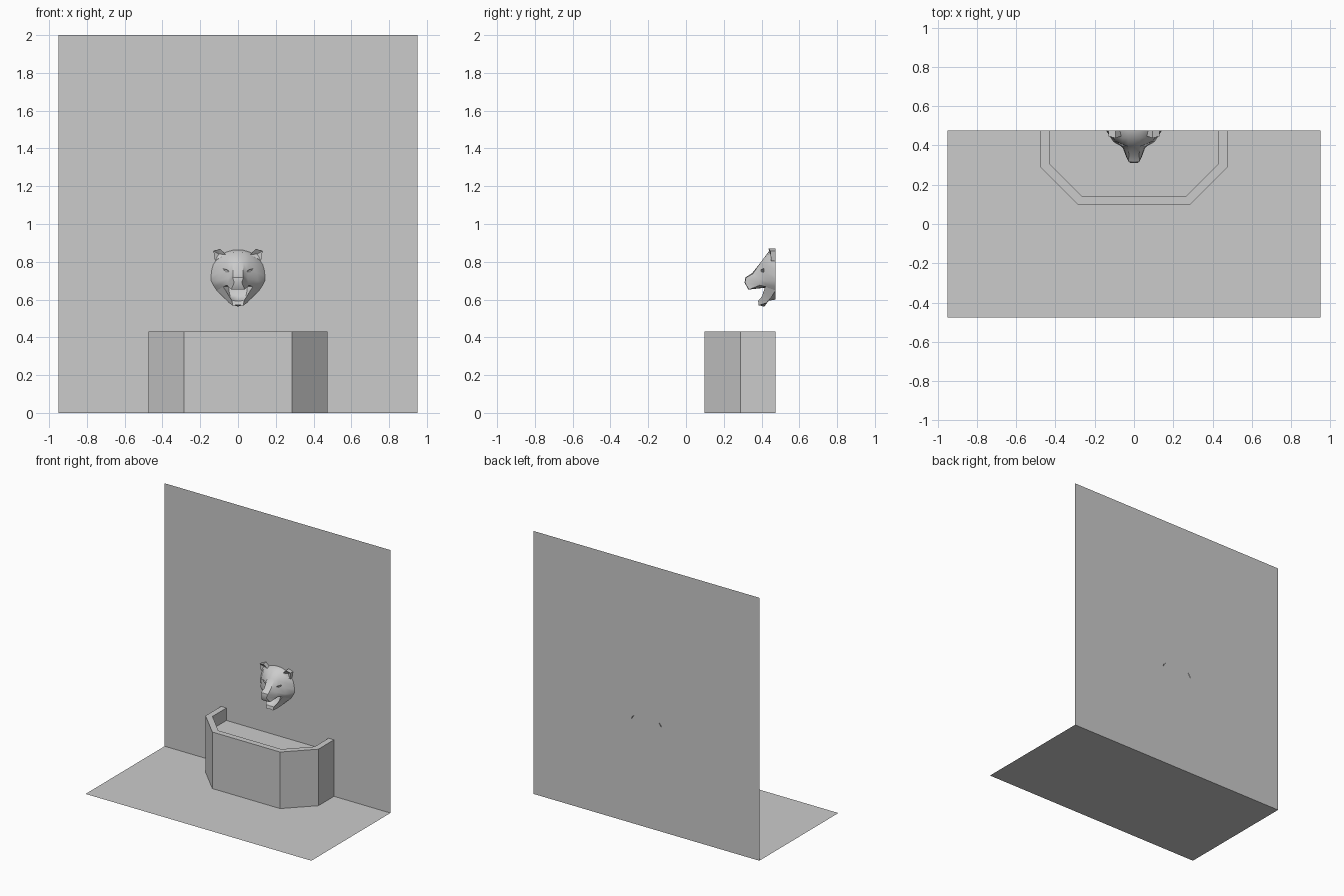
import bpy, bmesh, math

if "Cube" in bpy.data.objects:
    bpy.data.objects.remove(bpy.data.objects["Cube"])


def grid(name, rows, mirror=False, cap=False, dish=0.0, smooth=None):
    """Skin a sheet through rows of points; optionally cap the last row and mirror in x."""
    bm = bmesh.new()
    vs = [[bm.verts.new(p) for p in row] for row in rows]
    for a, b in zip(vs, vs[1:]):
        for j in range(len(a) - 1):
            bm.faces.new((a[j], b[j], b[j + 1], a[j + 1]))
    if cap:
        face = bm.faces.new(vs[-1][::-1])
        if dish:
            bm.normal_update()
            bmesh.ops.poke(bm, faces=[face], offset=-dish)
    me = bpy.data.meshes.new(name)
    bm.to_mesh(me)
    bm.free()
    ob = bpy.data.objects.new(name, me)
    bpy.context.collection.objects.link(ob)
    if smooth:
        bpy.ops.object.select_all(action='DESELECT')
        ob.select_set(True)
        bpy.context.view_layer.objects.active = ob
        bpy.ops.object.shade_smooth_by_angle(angle=math.radians(smooth))
    if mirror:
        m = ob.modifiers.new("mirror", 'MIRROR')
        m.use_clip = True
        m.merge_threshold = 0.0005
    return ob


W, B = 0.95, 0.475          # half width and back plane
RIM, WATER = 0.43, 0.335

# floor and wall
grid("floor", [[(-W, -B, 0), (-W, B, 0)], [(W, -B, 0), (W, B, 0)]])
grid("wall", [[(-W, B, 0), (-W, B, 2)], [(W, B, 0), (W, B, 2)]])

# basin: chamfered outline with a thick rim
outer = [(-0.475, B), (-0.475, 0.288), (-0.285, 0.098)]
inner = [(-0.43, B), (-0.43, 0.307), (-0.265, 0.142)]
outer += [(-x, y) for x, y in reversed(outer)]
inner += [(-x, y) for x, y in reversed(inner)]
grid("basin", [[(*o, 0), (*o, RIM), (*i, RIM), (*i, 0)] for o, i in zip(outer, inner)])

# water surface
me = bpy.data.meshes.new("water")
me.from_pydata([(*p, WATER) for p in inner], [], [range(len(inner))])
bpy.context.collection.objects.link(bpy.data.objects.new("water", me))

# bear spout: skull and muzzle, rows from crown to palate, centre to wall
skull = [
    [(0, B, .862), (.03, B, .861), (.065, B, .85), (.10, B, .83), (.12, B, .81)],
    [(0, .437, .853), (.03, .437, .85), (.06, .438, .84), (.095, .447, .815), (.131, B, .785)],
    [(0, .398, .80), (.03, .395, .797), (.06, .405, .79), (.10, .43, .78), (.139, B, .757)],
    [(0, .349, .739), (.026, .353, .736), (.054, .408, .75), (.10, .423, .742), (.143, B, .725)],
    [(0, .315, .718), (.028, .317, .715), (.052, .388, .71), (.105, .418, .70), (.142, B, .70)],
    [(0, .31, .69), (.02, .312, .69), (.055, .386, .688), (.092, .42, .68), (.127, B, .67)],
    [(0, .33, .653), (.036, .333, .653), (.058, .39, .676), (.078, .42, .668), (.112, B, .648)],
    [(0, .445, .665), (.03, .445, .667), (.05, .445, .668), (.078, .42, .668), (.112, B, .648)],
]
grid("bear_head", skull, mirror=True, smooth=40)

# lower jaw: sections from cheek to chin (mouth floor, lip, underside)
jaw = [
    [(0, .45, .665), (.05, .445, .668), (.078, .42, .668), (.112, B, .648), (0, B, .60)],
    [(0, .44, .62), (.045, .44, .63), (.062, .41, .642), (.075, .45, .61), (0, .437, .594)],
    [(0, .415, .60), (.033, .415, .604), (.047, .402, .617), (.048, .425, .582), (0, .414, .562)],
    [(0, .39, .592), (.022, .39, .594), (.032, .382, .593), (.028, .384, .568), (0, .384, .572)],
]
grid("bear_jaw", jaw, mirror=True, cap=True, smooth=40)

# ears: small dished wedges
ear = [(.065, .447, .838), (.095, .437, .869), (.13, .447, .856), (.122, .45, .805)]
grid("bear_ears", [[(x, B, z) for x, y, z in ear], ear], mirror=True, cap=True, dish=0.012)

# eyes: little slanted wedges under the brow
eye = [(.042, .396, .746), (.056, .396, .757), (.079, .408, .764), (.066, .408, .744)]
grid("bear_eyes", [[(x, y + .025, z) for x, y, z in eye], eye], mirror=True, cap=True)
